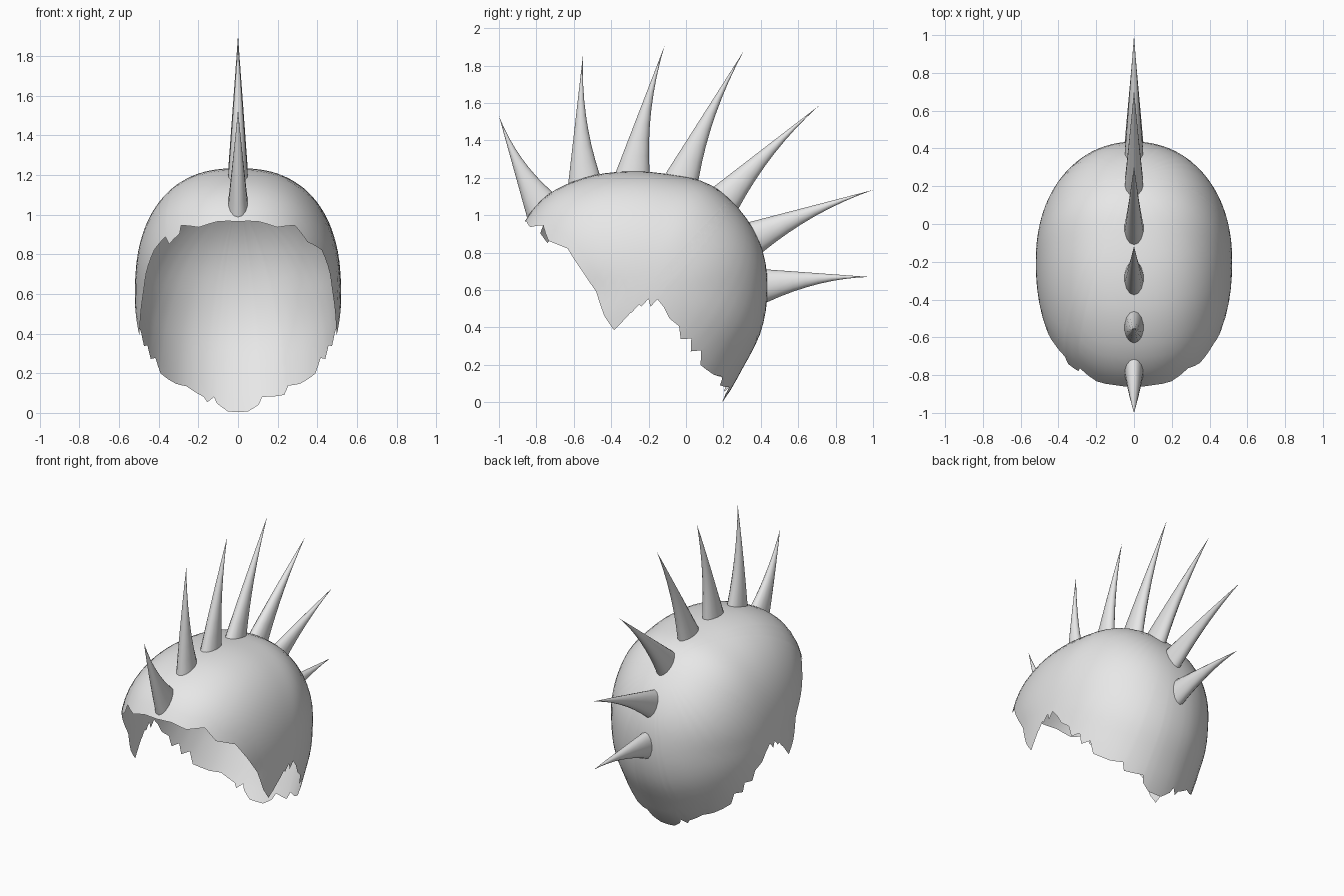
import bpy, bmesh, math
from mathutils import Vector

cube = bpy.data.objects.get("Cube")
if cube:
    bpy.data.objects.remove(cube)

CENTRE = Vector((0, -0.2, 0.6))
HALF_WIDTH = 0.52
# Midline radius of the skull, every 20 degrees from -180 (0 is the back, 90 the top)
RADII = [.68, .75, .85, .88, .86, .80, .73, .655, .64,
         .636, .645, .649, .652, .628, .644, .692, .748, .75]


def midline_radius(angle):
    f = (math.degrees(angle) + 180) / 20
    i, t = math.floor(f), f - math.floor(f)
    a, b, c, d = (RADII[(i + k) % len(RADII)] for k in (-1, 0, 1, 2))
    return b + t / 2 * (c - a + t * (2*a - 5*b + 4*c - d + t * (3*b - a - 3*c + d)))


def on_skull(direction):
    """Point where a ray from the skull centre meets the rounded skull surface."""
    d = direction.normalized()
    angle = math.atan2(d.z, d.y)
    n = 2.1 + 0.3 * max(0, math.sin(angle))
    side = abs(d.x) / HALF_WIDTH
    up = math.hypot(d.y, d.z) / midline_radius(angle)
    return CENTRE + d * (side ** n + up ** n) ** (-1 / n)


def make_object(name, bm, material):
    bmesh.ops.recalc_face_normals(bm, faces=bm.faces)
    mesh = bpy.data.meshes.new(name)
    bm.to_mesh(mesh)
    bm.free()
    mesh.materials.append(material)
    ob = bpy.data.objects.new(name, mesh)
    bpy.context.collection.objects.link(ob)
    bpy.ops.object.select_all(action='DESELECT')
    ob.select_set(True)
    bpy.context.view_layer.objects.active = ob
    bpy.ops.object.shade_smooth_by_angle(angle=math.radians(50))
    return ob


grey = bpy.data.materials.new("light_grey")
grey.use_nodes = True
grey.diffuse_color = (0.8, 0.8, 0.8, 1)
grey.node_tree.nodes["Principled BSDF"].inputs["Base Color"].default_value = (0.8, 0.8, 0.8, 1)

# Torn rim in hundredths (x, y, z), from the brow to the nape
BROW = [(0, -87, 97), (10, -86, 97), (20, -84, 94), (29, -77, 95)]
LEFT_TEMPLE = [(36, -75, 87), (42, -63, 82)]
RIGHT_TEMPLE = [(30, -79, 91), (36, -76, 86), (38, -72, 90), (42, -63, 82)]
EAR = [(44, -54, 70), (48, -48, 59), (50, -44, 46), (51, -39, 38), (51, -35, 42),
       (52, -33, 46), (52, -29, 48), (52, -27, 55), (52, -24, 51), (52, -21, 59),
       (52, -19, 51), (52, -16, 56), (51, -12, 51), (50, -9, 45), (48, -4, 41),
       (47, -3, 34), (44, 2, 35), (43, 2, 28), (40, 7, 29), (38, 7, 21)]
LEFT_NAPE = [(34, 11, 18), (30, 13, 17), (23, 16, 18), (22, 16, 12), (11, 19, 13),
             (10, 19, 7), (5, 20, 0)]
RIGHT_NAPE = [(30, 13, 17), (24, 16, 17), (16, 18, 12), (15, 19, 7), (11, 19, 13),
              (10, 19, 8), (5, 20, 0)]
left = BROW + LEFT_TEMPLE + EAR + LEFT_NAPE
right = BROW[1:] + RIGHT_TEMPLE + EAR + RIGHT_NAPE
corners = [Vector(p) / 100 for p in left]
corners += [Vector((-x, y, z)) / 100 for x, y, z in reversed(right)]

# Subdivide the long stretches of the rim
rim = []
for p, q in zip(corners, corners[1:] + corners[:1]):
    steps = max(1, math.ceil((q - p).length / 0.06))
    rim += [p.lerp(q, k / steps) - CENTRE for k in range(steps)]

# Cap shell: rings spreading from the crown to the torn rim
RINGS = 18
crown = Vector((0, 0.676, 0.737))
bm = bmesh.new()
pole = bm.verts.new(on_skull(crown))
columns = [[bm.verts.new(on_skull(crown.slerp(d.normalized(), k / RINGS)))
            for k in range(1, RINGS + 1)] for d in rim]
for a, b in zip(columns, columns[1:] + columns[:1]):
    bm.faces.new((pole, a[0], b[0]))
    for k in range(RINGS - 1):
        bm.faces.new((a[k], a[k + 1], b[k + 1], b[k]))
make_object("skull_cap", bm, grey)

# Crest spikes: front base, rear base and tip, each as (y, z)
SPIKES = [((-.87, 1.0), (-.72, 1.13), (-1.0, 1.53)),
          ((-.63, 1.17), (-.46, 1.215), (-.55, 1.865)),
          ((-.375, 1.23), (-.195, 1.23), (-.115, 1.905)),
          ((-.11, 1.22), (.065, 1.185), (.31, 1.88)),
          ((.15, 1.155), (.285, 1.04), (.71, 1.585)),
          ((.34, .965), (.415, .805), (1.0, 1.135)),
          ((.43, .71), (.425, .535), (.98, .67))]
SIDES, LEVELS = 14, 8


def spike(index, front, rear, tip):
    front, rear, tip = (Vector((0, *p)) for p in (front, rear, tip))
    middle, half = (front + rear) / 2, (rear - front) / 2
    bm = bmesh.new()
    rings = []
    for level in range(LEVELS):
        t = level / LEVELS
        ring = []
        for s in range(SIDES):
            a = math.tau * s / SIDES
            base = middle + half * math.cos(a) + Vector((0.05 * math.sin(a), 0, 0))
            base = on_skull(base - CENTRE)
            # The rear edge bows inwards, so the spike hooks gently
            bow = (0.5 + 0.5 * math.cos(a)) * t * (1 - t) * 0.12
            ring.append(bm.verts.new(base.lerp(tip, t) - half.normalized() * bow))
        rings.append(ring)
    point = bm.verts.new(tip)
    for s in range(SIDES):
        n = (s + 1) % SIDES
        for lo, hi in zip(rings, rings[1:]):
            bm.faces.new((lo[s], lo[n], hi[n], hi[s]))
        bm.faces.new((rings[-1][s], rings[-1][n], point))
    make_object(f"crest_spike_{index}", bm, grey)


for i, points in enumerate(SPIKES, 1):
    spike(i, *points)
